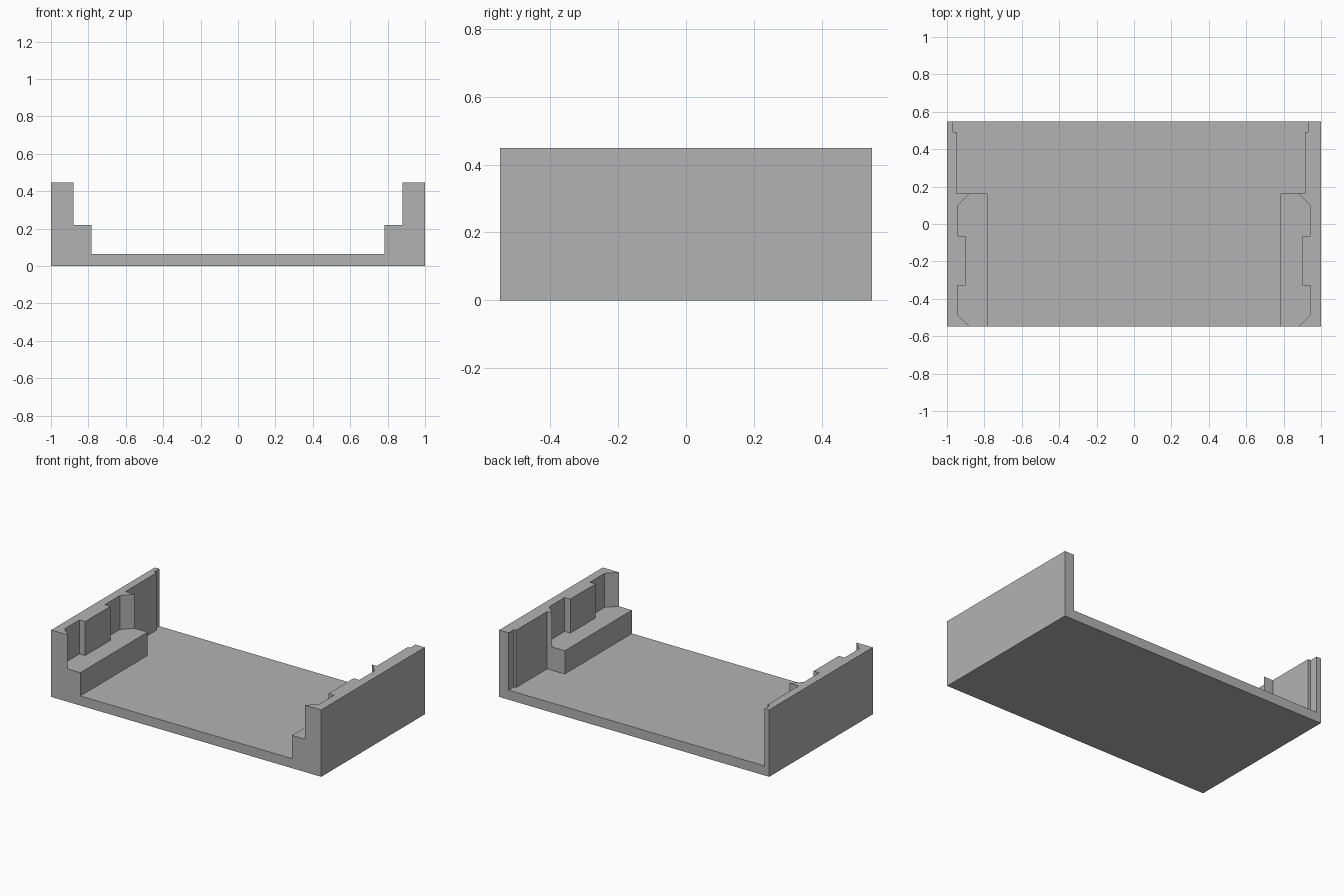
import bpy
import bmesh

cube = bpy.data.objects.get("Cube")
if cube:
    bpy.data.objects.remove(cube, do_unlink=True)

grey = bpy.data.materials.new("plain_grey")
grey.use_nodes = True
GREY = (0.45, 0.45, 0.45, 1.0)
grey.diffuse_color = GREY
grey.node_tree.nodes["Principled BSDF"].inputs["Base Color"].default_value = GREY

FRONT, BACK = -0.548, 0.548
LEDGE_END = 0.163
FLOOR_TOP, LEDGE_TOP, WALL_TOP = 0.064, 0.22, 0.448


def prism(name, outline, bottom, top):
    """Extrude a plan outline between two heights."""
    bm = bmesh.new()
    base = bm.faces.new([bm.verts.new((x, y, bottom)) for x, y in outline])
    extruded = bmesh.ops.extrude_face_region(bm, geom=[base])["geom"]
    for v in extruded:
        if isinstance(v, bmesh.types.BMVert):
            v.co.z = top
    bmesh.ops.recalc_face_normals(bm, faces=bm.faces)
    mesh = bpy.data.meshes.new(name)
    bm.to_mesh(mesh)
    bm.free()
    mesh.materials.append(grey)
    obj = bpy.data.objects.new(name, mesh)
    bpy.context.collection.objects.link(obj)
    return obj


# Floor slab
prism("floor", [(-1, FRONT), (1, FRONT), (1, BACK), (-1, BACK)], 0, FLOOR_TOP)

# Each end: ledge, notched front wall above it, thin back wall.
# The inner faces of the two back walls differ slightly.
for side, s, rear_x, rear_lip_x in (("left", 1, 0.914, 0.93),
                                    ("right", -1, 0.948, 0.967)):
    ledge = [(1, FRONT), (0.784, FRONT), (0.784, LEDGE_END), (1, LEDGE_END)]
    front_wall = [(1, FRONT), (0.879, FRONT), (0.943, -0.486),
                  (0.943, -0.33), (0.901, -0.33), (0.901, -0.063),
                  (0.943, -0.063), (0.943, 0.098), (0.879, LEDGE_END),
                  (1, LEDGE_END)]
    back_wall = [(1, LEDGE_END), (rear_x, LEDGE_END), (rear_x, 0.492),
                 (rear_lip_x, 0.492), (rear_lip_x, BACK), (1, BACK)]
    for part, outline, low, high in (
            ("ledge", ledge, FLOOR_TOP, LEDGE_TOP),
            ("front_wall", front_wall, LEDGE_TOP, WALL_TOP),
            ("back_wall", back_wall, FLOOR_TOP, WALL_TOP)):
        prism(f"{side}_{part}", [(s * x, y) for x, y in outline], low, high)
